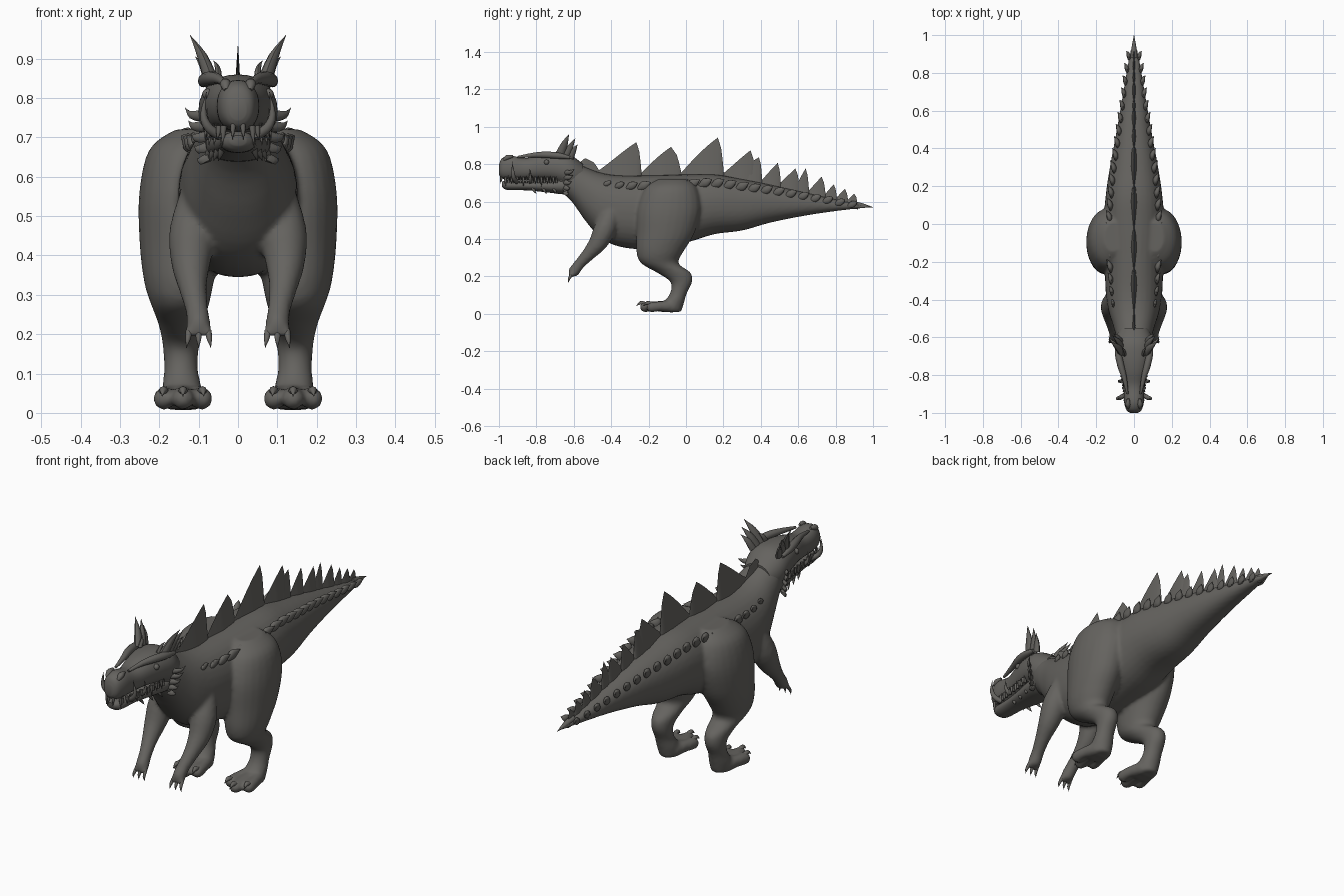
import bpy, bmesh, math
from mathutils import Vector

cube = bpy.data.objects.get("Cube")
if cube:
    bpy.data.objects.remove(cube, do_unlink=True)

hide = bpy.data.materials.new("dark_grey_hide")
hide.use_nodes = True
COLOUR = (0.13, 0.125, 0.115, 1)
hide.diffuse_color = COLOUR
hide.node_tree.nodes["Principled BSDF"].inputs["Base Color"].default_value = COLOUR
SIDES = (1, -1)


def finish(name, bm, angle=50):
    bmesh.ops.recalc_face_normals(bm, faces=bm.faces)
    mesh = bpy.data.meshes.new(name)
    bm.to_mesh(mesh)
    bm.free()
    ob = bpy.data.objects.new(name, mesh)
    bpy.context.collection.objects.link(ob)
    mesh.materials.append(hide)
    bpy.ops.object.select_all(action='DESELECT')
    ob.select_set(True)
    bpy.context.view_layer.objects.active = ob
    bpy.ops.object.shade_smooth_by_angle(angle=math.radians(angle))
    return ob


def spline(pts, sub=4):
    """Smooth curve through tuples of any length."""
    pts = [Vector(p) for p in pts]
    out = []
    for i in range(len(pts) - 1):
        a, b = pts[max(i - 1, 0)], pts[i]
        c, d = pts[i + 1], pts[min(i + 2, len(pts) - 1)]
        for k in range(sub):
            t = k / sub
            out.append(0.5 * (2 * b + (c - a) * t + (2 * a - 5 * b + 4 * c - d) * t ** 2
                              + (3 * b - a - 3 * c + d) * t ** 3))
    return out + [pts[-1]]


def power(v, e):
    return math.copysign(abs(v) ** e, v)


def loft(bm, rings, n, e=1.0):
    """Skin closed rings given as centre and two half axes."""
    loops = []
    for c, u, v in rings:
        angles = [2 * math.pi * i / n for i in range(n)]
        loops.append([bm.verts.new(c + u * power(math.cos(a), e) + v * power(math.sin(a), e))
                      for a in angles])
    for p, q in zip(loops, loops[1:]):
        for i in range(n):
            j = (i + 1) % n
            bm.faces.new((p[i], p[j], q[j], q[i]))
    bm.faces.new(loops[0][::-1])
    bm.faces.new(loops[-1])


def trunk(bm, stations, n=32, e=0.9):
    """Loft along y from (y, top, bottom, half width)."""
    loft(bm, [(Vector((0, y, (t + b) / 2)), Vector((max(w, .002), 0, 0)),
               Vector((0, 0, max((t - b) / 2, .002)))) for y, t, b, w in spline(stations)], n, e)


def tube(bm, pts, side=1, n=10, flat=1.0, sub=3):
    """Tapered tube through (x, y, z, radius), flattened across x."""
    p = spline([(side * q[0], *q[1:]) for q in pts], sub)
    rings = []
    for i, q in enumerate(p):
        tan = (p[min(i + 1, len(p) - 1)].xyz - p[max(i - 1, 0)].xyz).normalized()
        ref = Vector((1, 0, 0)) if abs(tan.x) < .9 else Vector((0, 1, 0))
        v = tan.cross(ref).normalized()
        r = max(q[3], .0008)
        rings.append((q.xyz, v.cross(tan) * r * flat, v * r))
    loft(bm, rings, n)


def spike(bm, base, tip, r, side=1, bend=(0, 0, 0), flat=1.0):
    b, t = Vector(base), Vector(tip)
    m = (b + t) / 2 + Vector(bend)
    tube(bm, [(*b, r), (*m, r * .7), (*t, 0)], side, 8, flat)


# Body, tail, legs and arms are fused into one smooth skin
BODY = [(-.72, .82, .69, .06), (-.62, .82, .61, .088), (-.54, .785, .50, .11),
        (-.46, .755, .41, .135), (-.36, .74, .36, .15), (-.2, .74, .345, .155),
        (0, .745, .38, .16), (.15, .745, .425, .15), (.3, .72, .445, .128),
        (.45, .69, .487, .1), (.65, .645, .527, .065), (.85, .6, .555, .032),
        (1, .574, .568, .003)]
LEG = [(.11, -.07, .72, .05, .08), (.13, -.08, .67, .095, .14), (.145, -.09, .56, .106, .17),
       (.148, -.11, .43, .102, .155), (.15, -.14, .33, .088, .125), (.147, -.14, .27, .072, .1),
       (.145, -.065, .22, .056, .09), (.145, -.025, .17, .046, .058),
       (.145, -.04, .11, .043, .045), (.142, -.065, .06, .05, .055), (.14, -.08, .01, .045, .055)]
ARM = [(.095, -.39, .56, .05), (.115, -.43, .46, .06), (.12, -.47, .38, .05),
       (.115, -.52, .32, .036), (.105, -.57, .265, .029), (.1, -.6, .225, .03), (.1, -.61, .205, .02)]
TOES = [(-.048, -.19), (0, -.225), (.048, -.19)]

bm = bmesh.new()
trunk(bm, BODY)
for s in SIDES:
    loft(bm, [(Vector((s * x, y, z)), Vector((rx, 0, 0)), Vector((0, ry, 0)))
              for x, y, z, rx, ry in spline(LEG)], 24)
    tube(bm, ARM, s, 16)
    for dx, y in TOES:
        tube(bm, [(.14 + dx * .4, -.07, .04, .035), (.14 + dx * .9, y + .05, .04, .027),
                  (.14 + dx, y, .035, .028), (.14 + dx, y - .02, .033, .012)], s, 12)
    for dx in (-.024, 0, .024):
        tube(bm, [(.1 + dx * .5, -.59, .23, .016), (.1 + dx, -.615, .205, .012),
                  (.1 + dx, -.622, .195, .007)], s)
skin = finish("body", bm)
rm = skin.modifiers.new("fuse", 'REMESH')
rm.mode = 'VOXEL'
rm.voxel_size = .009
rm.use_smooth_shade = True
sm = skin.modifiers.new("soften", 'SMOOTH')
sm.factor, sm.iterations = .5, 5

bm = bmesh.new()
spike(bm, (0, .88, .589), (0, 1, .57), .017)
finish("tail_tip", bm)

# Claws on feet and hands
bm = bmesh.new()
for s in SIDES:
    for dx, y in TOES:
        spike(bm, (.14 + dx, y + .005, .05), (.14 + dx * 1.1, y - .04, .042), .014, s, (0, 0, .012))
    for dx in (-.024, 0, .024):
        spike(bm, (.1 + dx, -.612, .208), (.1 + dx * 1.3, -.628, .165), .009, s, (0, -.006, 0))
finish("claws", bm)

# Head: skull and lower jaw
bm = bmesh.new()
trunk(bm, [(-1, .795, .745, .02), (-.985, .83, .725, .04), (-.94, .846, .715, .053),
           (-.86, .832, .715, .056), (-.78, .852, .713, .075), (-.7, .86, .7, .093),
           (-.62, .85, .67, .1), (-.55, .8, .66, .075)], 28)
finish("skull", bm)
bm = bmesh.new()
trunk(bm, [(-.985, .705, .68, .02), (-.955, .715, .662, .042), (-.85, .713, .66, .05),
           (-.75, .718, .65, .066), (-.64, .73, .638, .083), (-.56, .72, .65, .06)], 28)
finish("lower_jaw", bm)

# Brow ridges, eyes and nostril bumps
bm = bmesh.new()
for s in SIDES:
    tube(bm, [(.035, -.9, .838, .006), (.05, -.82, .848, .013), (.07, -.75, .85, .018),
              (.085, -.68, .845, .017), (.09, -.62, .835, .008)], s)
    tube(bm, [(.03, -.975, .82, .006), (.032, -.955, .836, .014), (.03, -.925, .842, .006)], s)
finish("brow_ridges", bm)
bm = bmesh.new()
for s in SIDES:
    ball = bmesh.ops.create_uvsphere(bm, u_segments=14, v_segments=10, radius=.014)["verts"]
    bmesh.ops.translate(bm, verts=ball, vec=(s * .077, -.745, .81))
finish("eyes", bm)

# Teeth along the jaw and large tusks
bm = bmesh.new()
for s in SIDES:
    for i in range(9):
        y = -.965 + i * .032
        x = .036 + .034 * (i / 8) + (.008 if i else 0)
        spike(bm, (x, y, .73), (x + .004, y, .693 if i % 3 else .68), .008, s)
        spike(bm, (x, y + .016, .7), (x + .006, y + .014, .738), .007, s)
    spike(bm, (.012, -.985, .74), (.014, -.992, .695), .008, s)
    tube(bm, [(.045, -.905, .705, .013), (.075, -.92, .725, .012), (.088, -.925, .76, .008),
              (.08, -.93, .815, 0)], s)
    spike(bm, (.055, -.83, .705), (.078, -.835, .775), .011, s, (.012, 0, -.01))
finish("teeth_and_tusks", bm)

# Horn fans above the head and spikes round the cheeks
bm = bmesh.new()
for s in SIDES:
    for base, tip, r in [((.068, -.675, .845), (.122, -.625, .96), .026),
                         ((.07, -.645, .84), (.113, -.592, .937), .023),
                         ((.072, -.62, .835), (.108, -.58, .905), .02),
                         ((.05, -.69, .85), (.062, -.655, .895), .014)]:
        spike(bm, base, tip, r, s, (-.004, 0, .004), .7)
finish("horn_fans", bm)
bm = bmesh.new()
for s in SIDES:
    for i in range(5):
        z = .775 - i * .026
        spike(bm, (.088 - .004 * i, -.645, z - .02), (.134 - .008 * i, -.595 - .008 * i, z - i * .006),
              .015, s, (.008, 0, -.008), .7)
    for i in range(4):
        y = -.82 + i * .055
        spike(bm, (.04 + .01 * i, y, .672), (.05 + .012 * i, y + .02, .64), .009, s)
finish("cheek_spikes", bm)

DENSE = spline(BODY, 12)


def body_at(y):
    return min(DENSE, key=lambda q: abs(q[0] - y))


# Sail of swept fins along the spine: start, end, peak y, peak z
FINS = [(-.60, -.45, -.54, .83), (-.5, -.235, -.265, .915), (-.27, -.02, -.08, .89),
        (-.05, .205, .17, .94), (.17, .375, .345, .872), (.2, .41, .39, .835),
        (.38, .51, .49, .805), (.47, .61, .585, .775), (.57, .66, .64, .775),
        (.63, .75, .725, .73), (.72, .81, .79, .69), (.78, .87, .85, .665), (.84, .92, .9, .64)]
bm = bmesh.new()
for y0, y1, py, pz in FINS:
    strips = []
    for i in range(13):
        if i <= 8:
            t = i / 8
            y = y0 + (py - y0) * t
            rise = .75 * t + .25 * math.sin(t * math.pi / 2)
        else:
            t = (i - 8) / 4
            y = py + (y1 - py) * math.sqrt(t)
            rise = 1 - t
        low = body_at(y)[1] - .02
        z = low + (pz - low) * rise
        w = .004 + .07 * min(y1 - y0, .2) * (1 - abs(2 * i / 12 - 1))
        strips.append([bm.verts.new(c) for c in ((-w, y, low - .01), (0, y, z + .002), (w, y, low - .01))])
    for a, b in zip(strips, strips[1:]):
        for k in range(3):
            m = (k + 1) % 3
            bm.faces.new((a[k], a[m], b[m], b[k]))
    bm.faces.new(strips[0])
    bm.faces.new(strips[-1])
finish("back_fins", bm, 40)

# Rows of leaf-shaped scutes down each flank
bm = bmesh.new()
for s in SIDES:
    for i in range(21):
        y = -.42 + i * .0655
        q = body_at(y)
        size = min(.55 + .15 * i, 1) * (1 if y < .3 else 1 - .5 * (y - .3))
        x = q[3] * .72
        z = (q[1] + q[2]) / 2 + (q[1] - q[2]) / 2 * .74
        tube(bm, [(x + .012 * size, y - .034 * size, z - .02 * size, .006),
                  (x + .014 * size, y - .008, z - .006, .024 * size),
                  (x + .02 * size, y + .012, z + .004, .02 * size),
                  (x + .034 * size, y + .036 * size, z + .016 * size, 0)], s, 10, .6)
finish("flank_scutes", bm)
